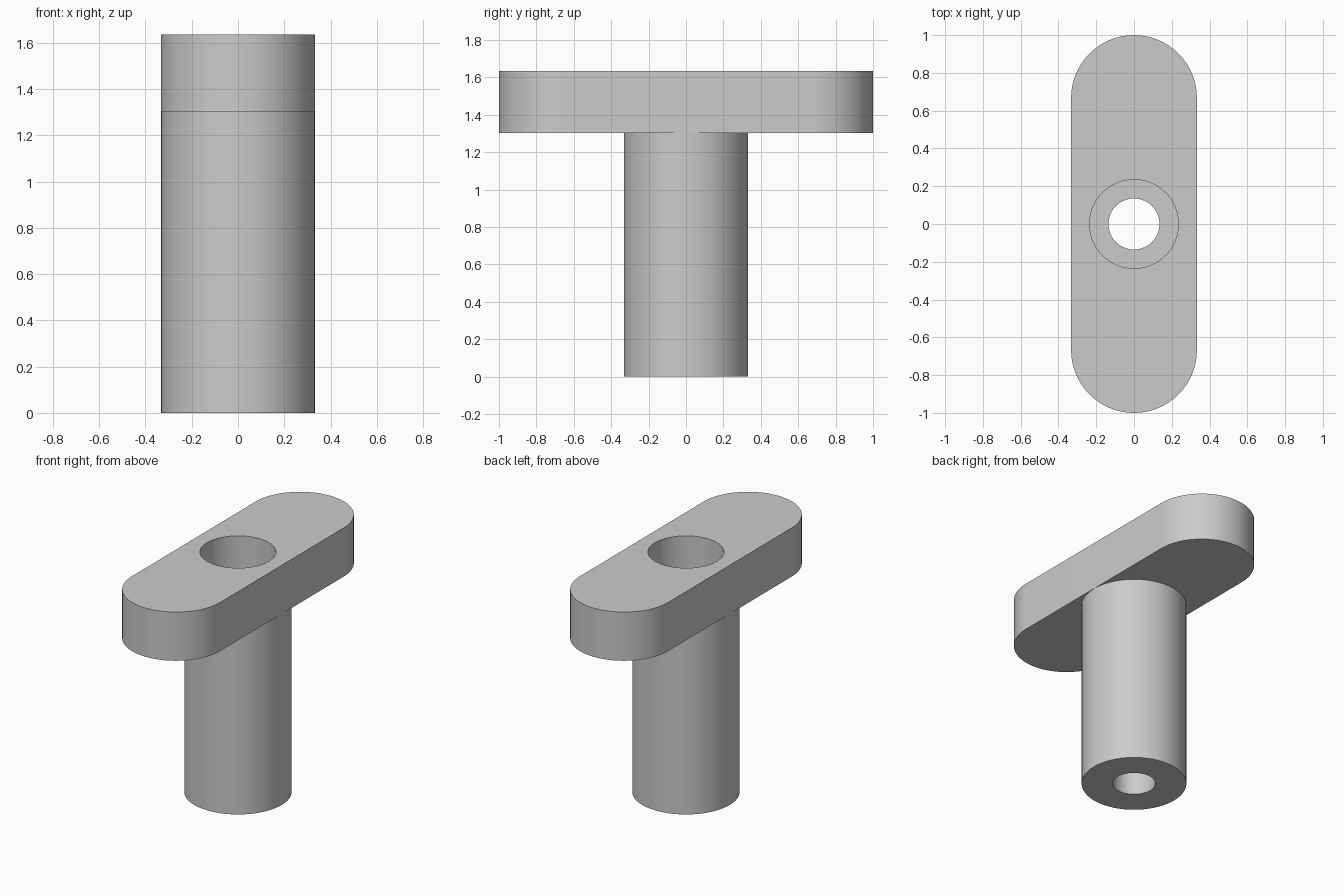
import bpy
import bmesh
from math import pi, sin, cos, radians

cube = bpy.data.objects.get("Cube")
if cube:
    bpy.data.objects.remove(cube, do_unlink=True)

WIDTH_R = 0.333       # radius of the rounded bar ends
STEM_R = 0.332
UNDERSIDE = 1.303
TOP = 1.635
SEGMENTS = 64


def material(name, rgb):
    mat = bpy.data.materials.new(name)
    mat.use_nodes = True
    colour = (*rgb, 1.0)
    mat.diffuse_color = colour
    mat.node_tree.nodes["Principled BSDF"].inputs["Base Color"].default_value = colour
    return mat


def prism(name, radius, z0, z1, half_straight=0.0):
    """Upright cylinder, stretched along y into a slot shape if asked."""
    points = []
    for end, start in ((1, 0), (-1, pi)):
        for i in range(SEGMENTS // 2 + 1):
            if not half_straight and i == SEGMENTS // 2:
                continue
            a = start + 2 * pi * i / SEGMENTS
            points.append((radius * cos(a), radius * sin(a) + end * half_straight, z0))
    bm = bmesh.new()
    base = bm.faces.new([bm.verts.new(p) for p in points])
    raised = bmesh.ops.extrude_face_region(bm, geom=[base])["geom"]
    verts = [v for v in raised if isinstance(v, bmesh.types.BMVert)]
    bmesh.ops.translate(bm, verts=verts, vec=(0, 0, z1 - z0))
    bmesh.ops.recalc_face_normals(bm, faces=bm.faces)
    mesh = bpy.data.meshes.new(name)
    bm.to_mesh(mesh)
    bm.free()
    obj = bpy.data.objects.new(name, mesh)
    bpy.context.collection.objects.link(obj)
    return obj


def combine(target, other, operation):
    """Apply a boolean and remove the helper."""
    mod = target.modifiers.new("combine", "BOOLEAN")
    mod.operation = operation
    mod.solver = "EXACT"
    mod.object = other
    bpy.context.view_layer.objects.active = target
    bpy.ops.object.modifier_apply(modifier=mod.name)
    bpy.data.objects.remove(other, do_unlink=True)


# Rounded crossbar on a round stem
handle = prism("t_handle", WIDTH_R, UNDERSIDE, TOP, 1 - WIDTH_R)
combine(handle, prism("stem", STEM_R, 0, UNDERSIDE + 0.1), "UNION")

# Through hole with a wide counterbore in the crossbar
combine(handle, prism("through_hole", 0.135, -0.1, TOP + 0.1), "DIFFERENCE")
combine(handle, prism("counterbore", 0.235, UNDERSIDE, TOP + 0.1), "DIFFERENCE")

# Plain grey finish with smooth walls and sharp rims
handle.data.materials.clear()
handle.data.materials.append(material("plain_grey", (0.6, 0.6, 0.6)))
bpy.ops.object.select_all(action="DESELECT")
handle.select_set(True)
bpy.context.view_layer.objects.active = handle
bpy.ops.object.shade_smooth_by_angle(angle=radians(30))
